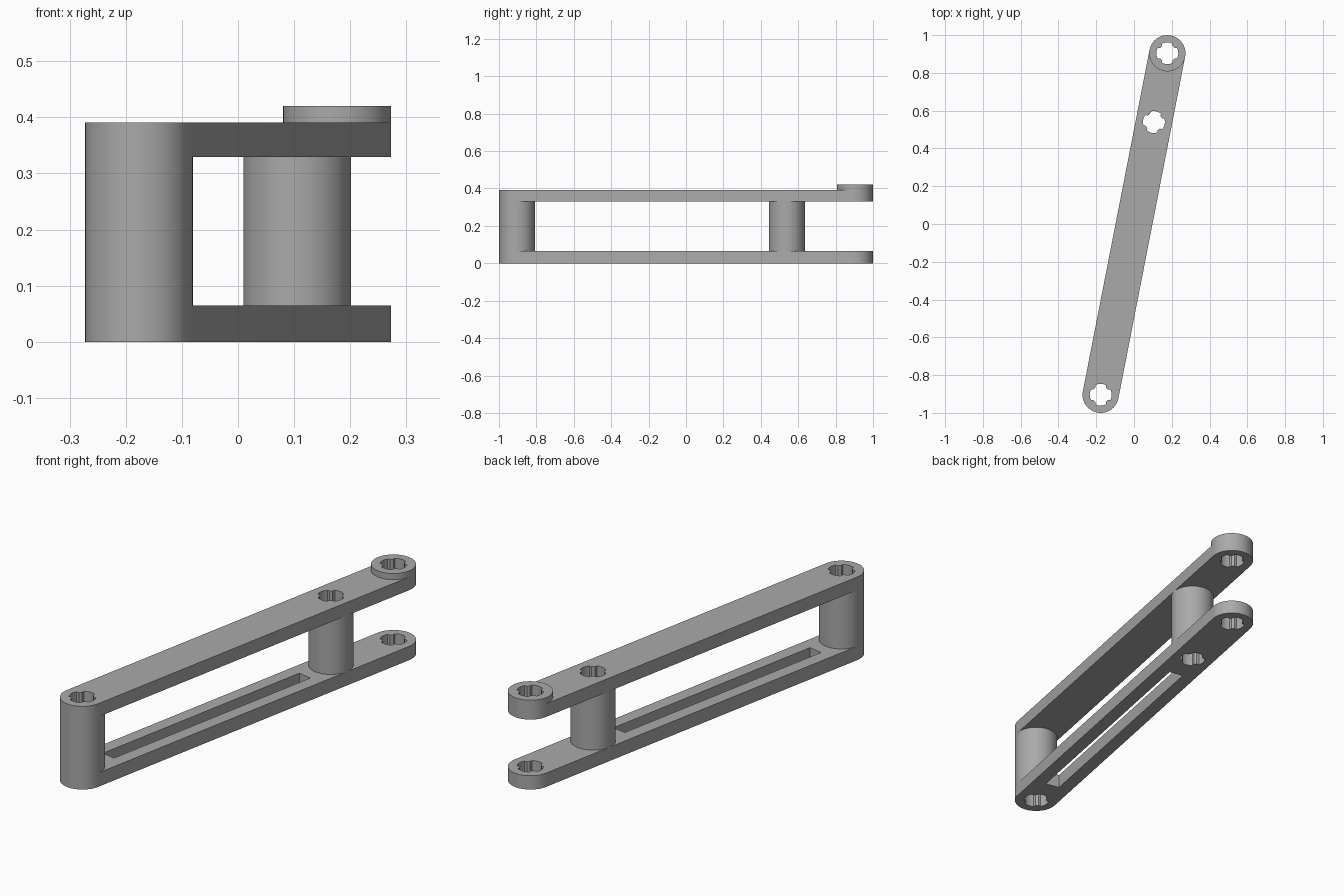
import bpy
import bmesh
from math import atan2, cos, sin, pi, radians, asin
from mathutils import Matrix

cube = bpy.data.objects.get("Cube")
if cube:
    bpy.data.objects.remove(cube, do_unlink=True)

grey = bpy.data.materials.new("mid grey")
grey.use_nodes = True
colour = (0.40, 0.40, 0.40, 1)
grey.diffuse_color = colour
grey.node_tree.nodes["Principled BSDF"].inputs["Base Color"].default_value = colour

# Local x runs along the arm, then everything is turned to its slant
SLANT = atan2(0.904, 0.1765)
END, POST, RADIUS = 0.921, 0.55, 0.096
LOW_TOP, HIGH_BASE, HIGH_TOP, BOSS_TOP = 0.065, 0.329, 0.391, 0.42


def arc(x, r, start, stop, steps):
    return [(x + r * cos(start + (stop - start) * i / steps),
             r * sin(start + (stop - start) * i / steps)) for i in range(steps + 1)]


def circle(x):
    return arc(x, RADIUS, 0, 2 * pi, 64)[:-1]


def stadium():
    return arc(END, RADIUS, -pi / 2, pi / 2, 32) + arc(-END, RADIUS, pi / 2, 3 * pi / 2, 32)


def cross_hole(x, turn=0.0):
    # Round bore with four square-sided grooves
    bore, reach, half = 0.047, 0.058, 0.028
    inner, outer = asin(half / bore), asin(half / reach)
    points = []
    for k in range(4):
        a = turn + k * pi / 2
        points += arc(x, reach, a - outer, a + outer, 6)
        points += arc(x, bore, a + inner, a + pi / 2 - inner, 4)
    return points


def slot():
    gap, half = 0.154, 0.034
    x0, x1 = -END + gap, POST - gap
    return [(x0, -half), (x1, -half), (x1, half), (x0, half)]


def extrude_part(name, loops, z0, z1, bottom=True, top=True):
    bm = bmesh.new()
    for loop in loops:
        verts = [bm.verts.new((x, y, z0)) for x, y in loop]
        for i, v in enumerate(verts):
            bm.edges.new((verts[i - 1], v))
    bmesh.ops.triangle_fill(bm, use_beauty=True, edges=bm.edges[:], normal=(0, 0, 1))
    out = bmesh.ops.extrude_face_region(bm, geom=bm.faces[:], use_keep_orig=True)
    moved = [g for g in out["geom"] if isinstance(g, bmesh.types.BMVert)]
    bmesh.ops.translate(bm, verts=moved, vec=(0, 0, z1 - z0))
    bmesh.ops.recalc_face_normals(bm, faces=bm.faces[:])
    # Drop caps that would be buried inside a neighbouring part
    buried = [f for f in bm.faces if (f.normal.z < -0.9 and not bottom)
              or (f.normal.z > 0.9 and not top)]
    bmesh.ops.delete(bm, geom=buried, context="FACES")
    bm.transform(Matrix.Rotation(SLANT, 4, "Z"))
    mesh = bpy.data.meshes.new(name)
    bm.to_mesh(mesh)
    bm.free()
    mesh.materials.append(grey)
    obj = bpy.data.objects.new(name, mesh)
    bpy.context.collection.objects.link(obj)
    bpy.ops.object.select_all(action="DESELECT")
    obj.select_set(True)
    bpy.context.view_layer.objects.active = obj
    bpy.ops.object.shade_smooth_by_angle(angle=radians(30))


# End holes line up with the world axes, the middle one with the arm
front_hole = cross_hole(-END, -SLANT)
back_hole = cross_hole(END, -SLANT)
post_hole = cross_hole(POST)
holes = [front_hole, post_hole, back_hole]

# Two parallel arms, the lower one slotted
extrude_part("lower_arm", [stadium(), slot()] + holes, 0, LOW_TOP)
extrude_part("upper_arm", [stadium()] + holes, HIGH_BASE, HIGH_TOP)

# Hollow posts joining the arms, and the raised collar on the back end
extrude_part("front_post", [circle(-END), front_hole], LOW_TOP, HIGH_BASE, False, False)
extrude_part("middle_post", [circle(POST), post_hole], LOW_TOP, HIGH_BASE, False, False)
extrude_part("back_collar", [circle(END), back_hole], HIGH_TOP, BOSS_TOP, bottom=False)
